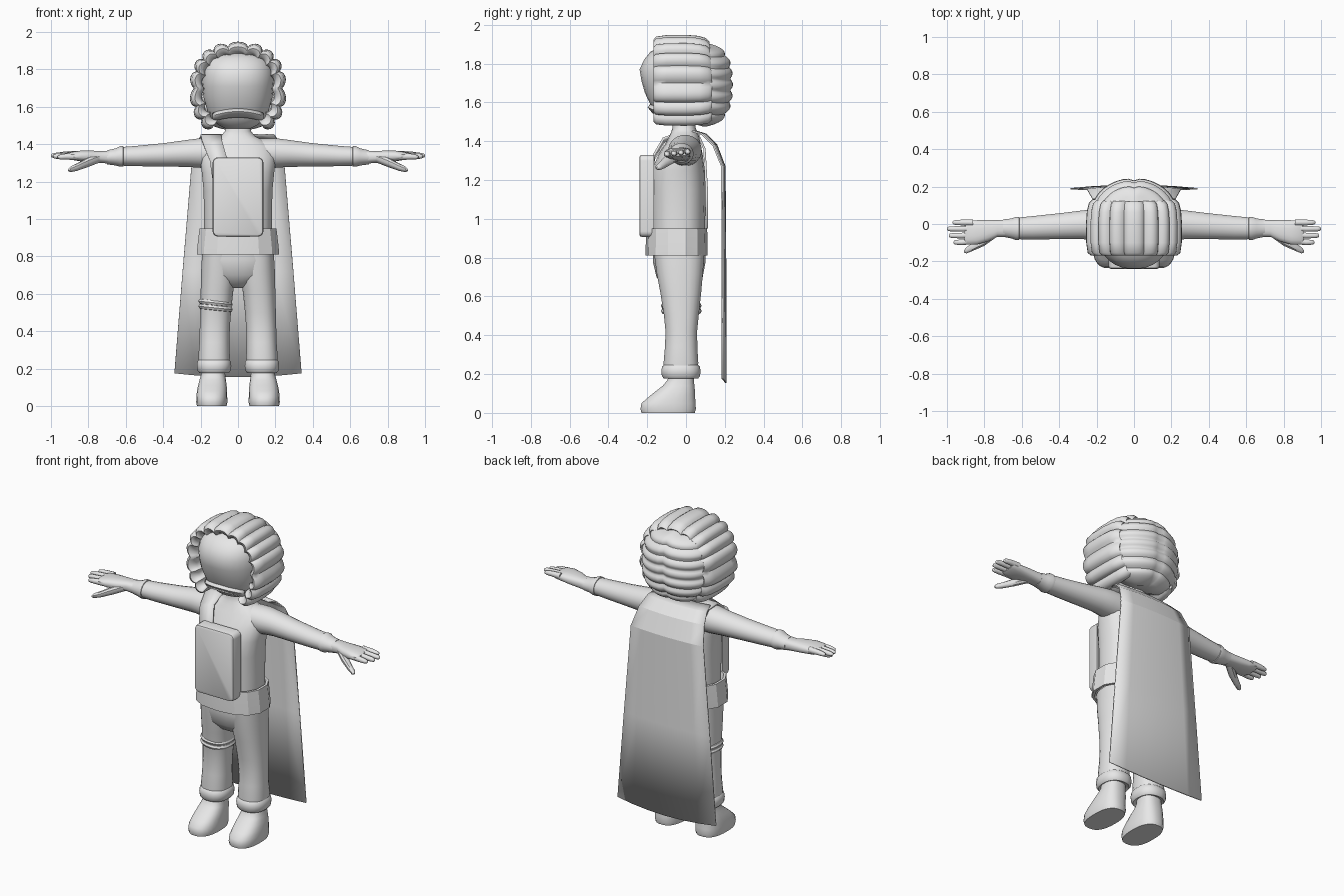
import bpy, bmesh, math
from mathutils import Vector

grey = bpy.data.materials.new("plain grey")
grey.diffuse_color = (0.8, 0.8, 0.8, 1)


def finish(name, bm, angle=40):
    bmesh.ops.recalc_face_normals(bm, faces=bm.faces)
    me = bpy.data.meshes.new(name)
    bm.to_mesh(me)
    bm.free()
    me.materials.append(grey)
    for p in me.polygons:
        p.use_smooth = True
    me.set_sharp_from_angle(angle=math.radians(angle))
    ob = bpy.data.objects.new(name, me)
    bpy.context.collection.objects.link(ob)
    return ob


def loft(name, rings, angle=40, caps=True, side=1):
    """Skin a list of closed point rings."""
    bm = bmesh.new()
    vs = [[bm.verts.new((p[0] * side, p[1], p[2])) for p in r] for r in rings]
    n = len(vs[0])
    for a, b in zip(vs, vs[1:]):
        for i in range(n):
            j = (i + 1) % n
            bm.faces.new((a[i], a[j], b[j], b[i]))
    if caps:
        bm.faces.new(vs[0])
        bm.faces.new(vs[-1])
    return finish(name, bm, angle)


def spow(v, e):
    return math.copysign(abs(v) ** e, v)


def ring(c, r1, r2, axis="z", n=24, p=2.0, tilt=0.0):
    pts = []
    for i in range(n):
        t = 2 * math.pi * (i + 0.5) / n
        a, b = r1 * spow(math.cos(t), 2 / p), r2 * spow(math.sin(t), 2 / p)
        off = (a, b, tilt * a) if axis == "z" else (0, a, b)
        pts.append(Vector(c) + Vector(off))
    return pts


def column(name, rows, side=1, n=24, p=2.0, angle=40, tilt=0.0):
    """Rows of z, centre x, centre y, half width x, half width y."""
    return loft(name, [ring((x, y, z), rx, ry, "z", n, p, tilt)
                       for z, x, y, rx, ry in rows], angle, side=side)


def limb(name, rows, side=1, n=16, p=2.0):
    """Rows of x, centre y, centre z, half width y, half width z."""
    return loft(name, [ring((x, y, z), ry, rz, "x", n, p)
                       for x, y, z, ry, rz in rows], side=side)


def sheet(name, rows, thick, angle=12):
    bm = bmesh.new()
    vs = [[bm.verts.new(p) for p in r] for r in rows]
    for a, b in zip(vs, vs[1:]):
        for i in range(len(a) - 1):
            bm.faces.new((a[i], a[i + 1], b[i + 1], b[i]))
    ob = finish(name, bm, angle)
    m = ob.modifiers.new("thickness", "SOLIDIFY")
    m.thickness, m.offset = thick, 0
    return ob


# Torso with neck
column("torso", [(0.84, 0, -.04, .18, .135), (1.0, 0, -.04, .183, .14),
                 (1.15, 0, -.04, .185, .142), (1.25, 0, -.04, .195, .138),
                 (1.33, 0, -.028, .205, .115), (1.39, 0, -.015, .19, .09),
                 (1.425, 0, -.01, .13, .078), (1.445, 0, -.01, .09, .068),
                 (1.47, 0, -.01, .07, .06), (1.54, 0, -.01, .07, .06)], p=2.4)

# Waist belt with flat facets and an open rim
column("belt", [(.86, 0, -.048, .17, .13), (.81, 0, -.048, .21, .147),
                (.81, 0, -.048, .225, .16), (.85, 0, -.048, .222, .16),
                (.95, 0, -.048, .21, .157), (.95, 0, -.048, .195, .145),
                (.90, 0, -.048, .18, .13)], n=14, p=2.4, angle=15)

# Trousers
column("hips", [(.88, 0, -.035, .185, .135), (.78, 0, -.035, .187, .137),
                (.70, 0, -.033, .17, .12), (.65, 0, -.03, .10, .08),
                (.63, 0, -.03, .04, .04)], p=2.4)
for s, tag in ((1, "left"), (-1, "right")):
    column(tag + "_trouser_leg",
           [(.82, .10, -.035, .092, .13), (.72, .103, -.032, .095, .12),
            (.62, .112, -.027, .088, .106), (.5, .12, -.024, .083, .09),
            (.42, .124, -.024, .081, .082), (.34, .126, -.025, .081, .084),
            (.26, .128, -.026, .085, .09), (.2, .128, -.026, .08, .088)], s, p=2.3)
    column(tag + "_trouser_cuff",
           [(.25, .128, -.026, .08, .085), (.238, .128, -.026, .09, .098),
            (.215, .128, -.026, .093, .102), (.19, .128, -.026, .09, .099),
            (.178, .128, -.026, .08, .09), (.19, .128, -.026, .06, .06)], s, p=2.3)
    # Boots
    column(tag + "_boot",
           [(0, .14, -.092, .08, .138), (.02, .14, -.092, .084, .144),
            (.05, .14, -.09, .083, .14), (.08, .139, -.074, .081, .122),
            (.11, .137, -.056, .077, .103), (.14, .135, -.038, .071, .082),
            (.17, .133, -.027, .065, .068), (.24, .13, -.025, .063, .064)],
           s, p=2.5, angle=50)
    # Sleeves and sleeve cuffs
    limb(tag + "_sleeve",
         [(.08, -.005, 1.35, .085, .08), (.2, -.005, 1.353, .087, .08),
          (.27, -.004, 1.351, .078, .073), (.4, -.012, 1.343, .07, .063),
          (.54, -.02, 1.337, .063, .055), (.63, -.024, 1.335, .058, .05)], s, 20)
    limb(tag + "_sleeve_cuff",
         [(.61, -.024, 1.335, .05, .045), (.614, -.024, 1.335, .062, .056),
          (.63, -.024, 1.335, .063, .056), (.655, -.024, 1.332, .054, .046),
          (.70, -.022, 1.33, .047, .038)], s, 20)
    # Hands
    limb(tag + "_palm",
         [(.66, -.022, 1.33, .047, .038), (.73, -.024, 1.332, .045, .032),
          (.78, -.036, 1.334, .058, .032), (.84, -.045, 1.337, .066, .029),
          (.89, -.045, 1.338, .066, .022), (.905, -.045, 1.338, .058, .014)], s, p=2.6)
    for k, (y, tip) in enumerate(((-.098, .965), (-.062, .99), (-.026, 1.0), (.008, .97))):
        z = 1.334 + .004 * k
        limb(f"{tag}_finger_{k + 1}",
             [(.86, y * .92, z, .018, .019), (.92, y, z, .016, .016),
              (tip - .02, y, z - .002, .014, .014), (tip - .005, y, z - .003, .011, .010),
              (tip, y, z - .003, .004, .004)], s, 10)
    limb(tag + "_thumb",
         [(.74, -.045, 1.328, .03, .026), (.80, -.088, 1.305, .03, .026),
          (.86, -.122, 1.278, .022, .02), (.895, -.14, 1.266, .018, .015),
          (.908, -.146, 1.262, .007, .006)], s, 10)

# Two bands around one thigh
for k, z in enumerate((.525, .552)):
    column(f"thigh_band_{k + 1}",
           [(z + h, -.12, -.024, .083 + w, .095 + w) for h, w in
            ((-.015, -.008), (-.012, .004), (0, .01), (.012, .004), (.015, -.008))],
           p=2.3, tilt=-.1)

# Face
column("face", [(1.485, 0, -.03, .07, .06), (1.50, 0, -.035, .10, .085),
                (1.53, 0, -.035, .14, .115), (1.58, 0, -.035, .165, .145),
                (1.65, 0, -.035, .185, .178), (1.71, 0, -.035, .193, .195),
                (1.77, 0, -.035, .195, .205), (1.82, 0, -.035, .185, .182),
                (1.86, 0, -.035, .16, .15), (1.89, 0, -.035, .09, .09)], p=2.25, n=32)
# Lower lip ridge of the face
sheet("jaw_line", [[(x, -.03 - math.sqrt(max(0, 1 - (x / .172) ** 2)) * d, z - 1.3 * x * x)
                    for x in [(i - 6) * .0225 for i in range(13)]]
                   for z, d in ((1.59, .152), (1.575, .165), (1.545, .14))], .006, 40)

# Front hair: rolls running front to back, arched over the head
ROLLS, STEPS = 15, 8
sections = [(-.13, .76), (-.158, .82), (-.168, .90), (-.155, .97), (-.1, 1.0), (0, 1.005),
            (.07, .985), (.115, .94), (.135, .86), (.10, .74)]
rings = []
for i in range(ROLLS * STEPS + 1):
    f = i / (ROLLS * STEPS)
    t = math.radians(-58 + 296 * f)
    bump = .022 * abs(math.sin(math.pi * ROLLS * f)) ** .7
    x, z = spow(math.cos(t), .84), spow(math.sin(t), .84)
    pull = 1 - .1 * (z > 0) * z
    rings.append([(x * (.236 + bump) * s, y if y < 0 else y * pull,
                   1.69 + z * (.235 + bump) * s) for y, s in sections])
loft("front_hair", rings, 50)

# Back hair: stacked level rolls with a centre parting
rows, rolls = 49, 7
rings = []
for i in range(rows):
    f = i / (rows - 1)
    u = 2 * f - 1
    s = (1 - abs(u) ** 2.8 * .93) ** .42
    bump = .018 * abs(math.sin(math.pi * rolls * f)) ** .7
    pts = []
    for j in range(48):
        t = 2 * math.pi * j / 48
        d = math.atan2(math.cos(t), math.sin(t))
        k = 1 - .07 * math.exp(-(d / .1) ** 2)
        ry = .168 if math.sin(t) > 0 else .1
        pts.append((math.cos(t) * (.212 * s + bump) * k,
                    .06 + math.sin(t) * (ry * s + bump) * k,
                    1.695 + .21 * u - .02 * math.sin(t) * abs(math.cos(t))))
    rings.append(pts)
loft("back_hair", rings, 50)

# Chest pack: rounded plate
pack = [[], [], [], []]
for cx, cz, a0 in ((1, 1, 0), (-1, 1, 90), (-1, -1, 180), (1, -1, 270)):
    for k in range(5):
        a = math.radians(a0 + k * 22.5)
        for r, (y, rad) in zip(pack, ((-.165, .03), (-.225, .03), (-.236, .026), (-.24, .018))):
            r.append((cx * .106 + math.cos(a) * rad, y, 1.118 + cz * .182 + math.sin(a) * rad))
loft("chest_pack", pack, 30)

# Shoulder strap running over one shoulder and down the back
sheet("shoulder_strap",
      [[(a, y, z1), (b, y, z2)] for a, b, y, z1, z2 in
       ((-.135, -.04, -.182, 1.2, 1.24), (-.15, -.06, -.165, 1.31, 1.33),
        (-.18, -.085, -.115, 1.385, 1.415), (-.2, -.09, -.03, 1.445, 1.445),
        (-.2, -.09, .06, 1.44, 1.44), (-.18, -.08, .095, 1.36, 1.36),
        (-.12, -.02, .107, 1.15, 1.15), (-.06, .04, .107, .95, .95))], .012)

# Cape: faceted, widening towards the hem
cape = []
for z, half, y, bow in ((1.452, .19, .03, .02), (1.435, .205, .085, .02),
                        (1.38, .225, .14, .018), (1.27, .25, .185, .015),
                        (.72, .296, .187, .017), (.175, .34, .188, .018)):
    cape.append([(half * k / 3, y + bow * (1 - (k / 3) ** 2),
                  z - (.02 * (1 - (k / 3) ** 2) if z < .2 else 0)) for k in range(-3, 4)])
sheet("cape", cape, .008, 4)
